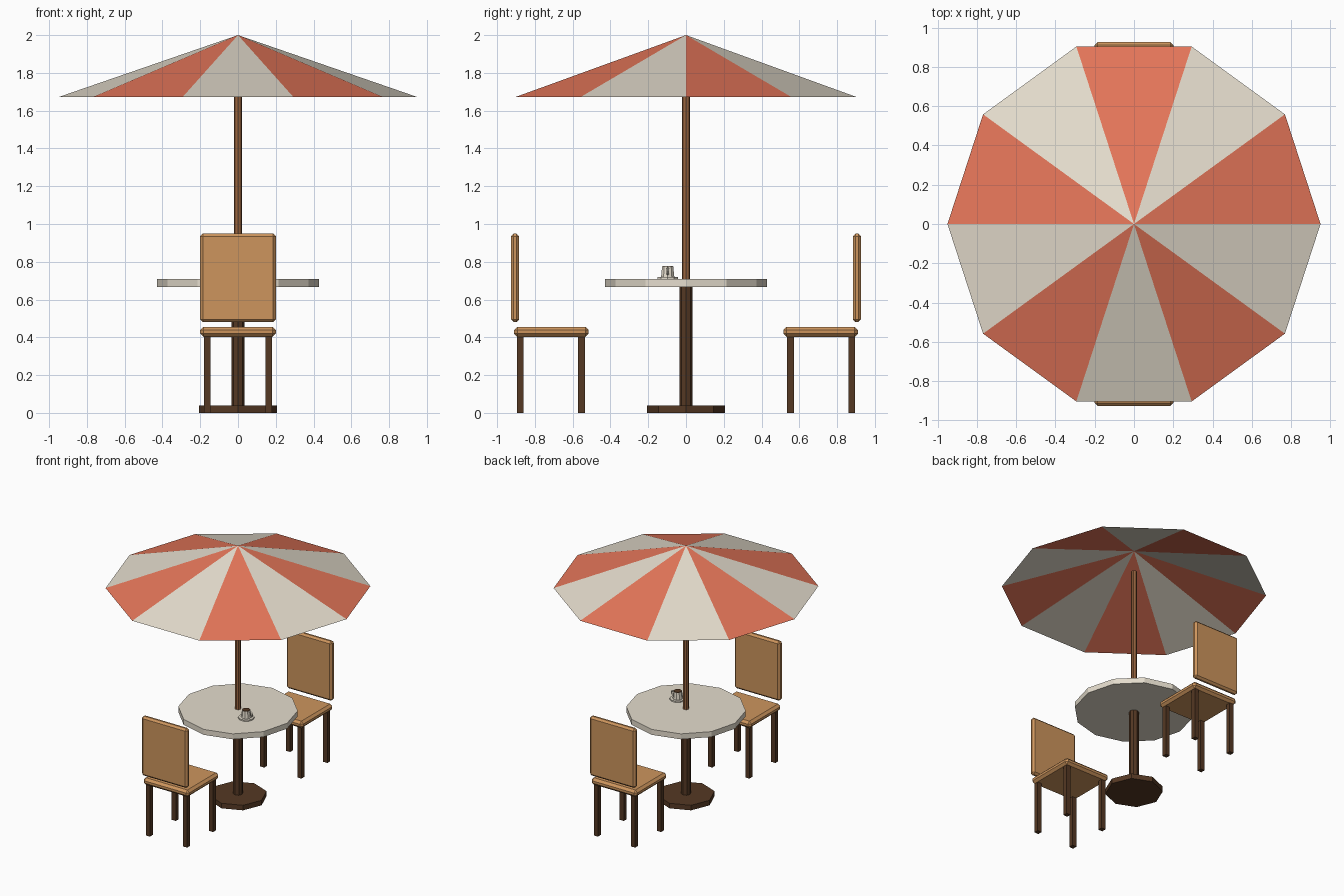
import bpy, bmesh
from math import cos, sin, pi
from mathutils import Matrix

if "Cube" in bpy.data.objects:
    bpy.data.objects.remove(bpy.data.objects["Cube"], do_unlink=True)


def material(name, r, g, b):
    m = bpy.data.materials.new(name)
    m.use_nodes = True
    m.diffuse_color = (r, g, b, 1)
    bsdf = next(n for n in m.node_tree.nodes if n.type == 'BSDF_PRINCIPLED')
    bsdf.inputs["Base Color"].default_value = (r, g, b, 1)
    return m


cream = material("cream", 0.78, 0.72, 0.61)
coral = material("coral red", 0.78, 0.18, 0.10)
light_wood = material("light wood", 0.61, 0.30, 0.11)
pole_wood = material("pole wood", 0.32, 0.13, 0.05)
dark_wood = material("dark wood", 0.09, 0.04, 0.017)


def finish(bm, name, *mats):
    mesh = bpy.data.meshes.new(name)
    bm.to_mesh(mesh)
    bm.free()
    for m in mats:
        mesh.materials.append(m)
    obj = bpy.data.objects.new(name, mesh)
    bpy.context.collection.objects.link(obj)
    return obj


def turned(name, sides, profile, mat, at=(0, 0)):
    """Solid of revolution from (radius, height) pairs, capped at both ends."""
    bm = bmesh.new()
    angles = [2 * pi * i / sides for i in range(sides)]
    rings = [[bm.verts.new((at[0] + r * cos(a), at[1] + r * sin(a), z))
              for a in angles] for r, z in profile]
    for low, high in zip(rings, rings[1:]):
        for i in range(sides):
            j = (i + 1) % sides
            bm.faces.new((low[i], low[j], high[j], high[i]))
    bm.faces.new(rings[0][::-1])
    bm.faces.new(rings[-1])
    return finish(bm, name, mat)


def box(name, center, size, mat, bevel=0):
    """Box with optional chamfered edges."""
    bm = bmesh.new()
    bmesh.ops.create_cube(bm, size=1, matrix=Matrix.Translation(center)
                          @ Matrix.Diagonal((*size, 1)))
    if bevel:
        bmesh.ops.bevel(bm, geom=bm.edges[:], offset=bevel, segments=1,
                        profile=0.5, affect='EDGES')
    return finish(bm, name, mat)


# Umbrella canopy: open ten-sided cone with alternating panels
bm = bmesh.new()
apex = bm.verts.new((0, 0, 2))
rim = [bm.verts.new((0.95 * cos(i * pi / 5), 0.95 * sin(i * pi / 5), 1.672))
       for i in range(10)]
for i in range(10):
    panel = bm.faces.new((rim[i], rim[(i + 1) % 10], apex))
    panel.material_index = i % 2
finish(bm, "umbrella_canopy", coral, cream)

# Pole, table and foot
turned("umbrella_pole", 8, [(0.021, 0.69), (0.021, 1.83)], pole_wood)
turned("table_top", 12, [(0.43, 0.667), (0.43, 0.71)], cream)
turned("table_post", 8, [(0.035, 0.03), (0.035, 0.68)], dark_wood)
turned("table_foot", 8, [(0.207, 0), (0.207, 0.04)], dark_wood)

# Cup on a saucer
spot = (0.14, -0.097)
turned("saucer", 10, [(0.058, 0.71), (0.058, 0.72)], cream, spot)
turned("cup", 10, [(0.037, 0.72), (0.031, 0.774)], cream, spot)
turned("drink", 10, [(0.029, 0.773), (0.029, 0.778)], dark_wood, spot)
bpy.ops.mesh.primitive_torus_add(
    major_segments=10, minor_segments=4, major_radius=0.018,
    minor_radius=0.006, location=(spot[0] + 0.037, spot[1], 0.75),
    rotation=(pi / 2, 0, 0))
handle = bpy.context.object
handle.name = "cup_handle"
handle.data.materials.append(cream)

# Two chairs facing each other across the table
for side, label in ((-1, "front"), (1, "back")):
    box(f"{label}_chair_seat", (0, side * 0.713, 0.429),
        (0.4, 0.396, 0.054), light_wood, 0.018)
    box(f"{label}_chair_backrest", (0, side * 0.905, 0.715),
        (0.4, 0.044, 0.47), light_wood, 0.015)
    for x in (-0.163, 0.163):
        for y in (0.553, 0.877):
            box(f"{label}_chair_leg", (x, side * y, 0.205),
                (0.036, 0.036, 0.41), dark_wood)
